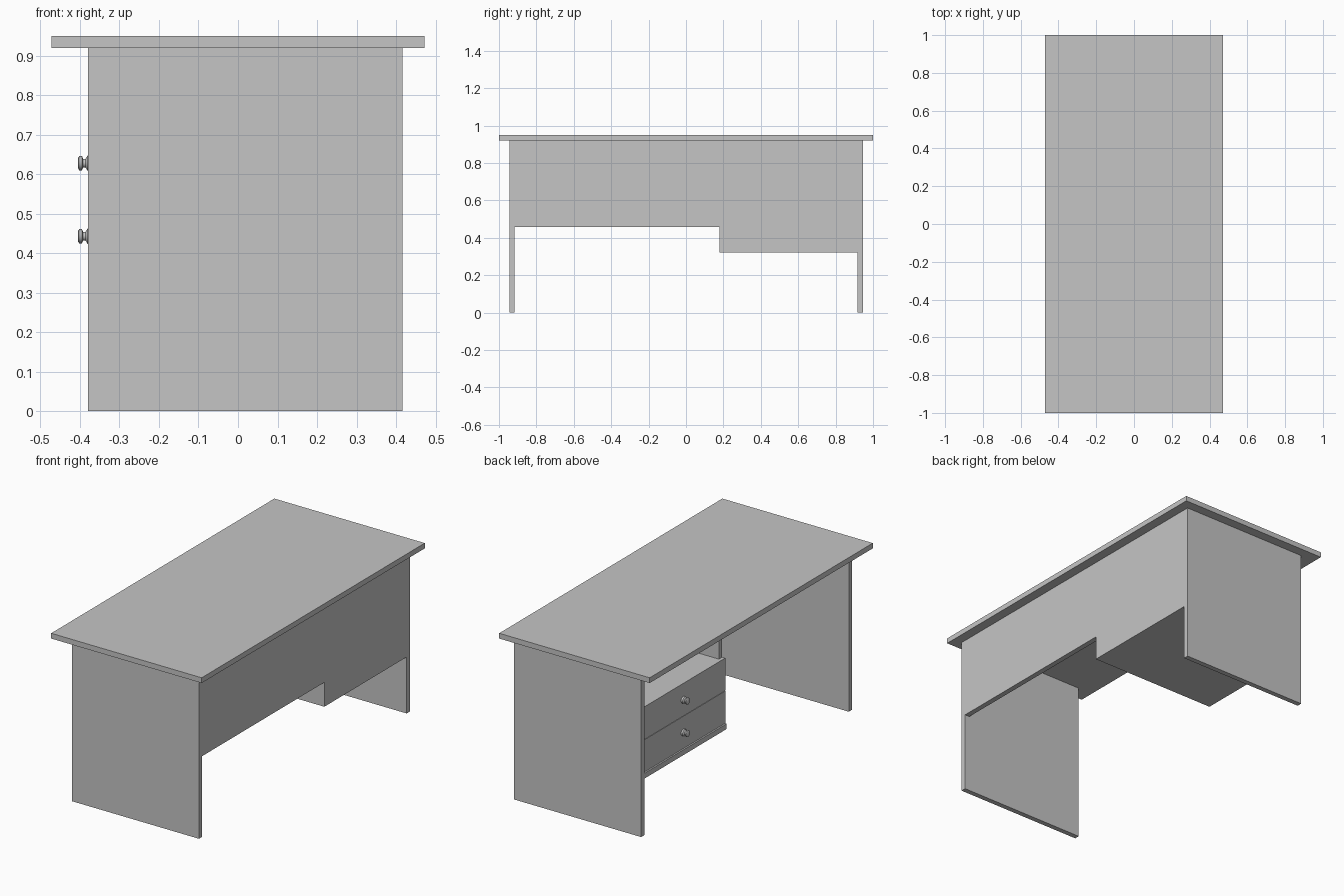
import bpy, bmesh, math
from mathutils import Matrix

cube = bpy.data.objects.get("Cube")
if cube:
    bpy.data.objects.remove(cube, do_unlink=True)

grey = bpy.data.materials.new("plain_grey")
grey.use_nodes = True
grey.diffuse_color = (0.56, 0.56, 0.56, 1)
grey.node_tree.nodes["Principled BSDF"].inputs["Base Color"].default_value = grey.diffuse_color


def finish(name, bm):
    bmesh.ops.recalc_face_normals(bm, faces=bm.faces)
    mesh = bpy.data.meshes.new(name)
    bm.to_mesh(mesh)
    bm.free()
    mesh.materials.append(grey)
    obj = bpy.data.objects.new(name, mesh)
    bpy.context.collection.objects.link(obj)
    return obj


def box(name, x, y, z):
    """Board spanning the (low, high) pair on each axis."""
    bm = bmesh.new()
    bmesh.ops.create_cube(bm, size=1)
    for v in bm.verts:
        v.co = [pair[0] if c < 0 else pair[1] for c, pair in zip(v.co, (x, y, z))]
    return finish(name, bm)


# Main measurements
FRONT, BACK = -0.38, 0.417
OUT, IN = 0.945, 0.916
TOP = 0.919
BOARD = 0.03
SIDE = 0.178
SHELF = 0.32
DRAWER_TOP = 0.72
PANEL_INNER = BACK - BOARD

# Top board and the two end panels
box("desk_top", (-0.472, 0.472), (-1, 1), (TOP, 0.949))
for name, s in (("right_end_panel", -1), ("left_end_panel", 1)):
    box(name, (FRONT, BACK), sorted((s * IN, s * OUT)), (0, TOP))

# Stepped panel closing the long side, lower behind the drawers
outline = [(-IN, TOP), (-IN, 0.458), (SIDE, 0.458), (SIDE, SHELF), (IN, SHELF), (IN, TOP)]
bm = bmesh.new()
face = bm.faces.new([bm.verts.new((BACK, y, z)) for y, z in outline])
ext = bmesh.ops.extrude_face_region(bm, geom=[face])
moved = [g for g in ext["geom"] if isinstance(g, bmesh.types.BMVert)]
bmesh.ops.translate(bm, verts=moved, vec=(-BOARD, 0, 0))
finish("modesty_panel", bm)

# Drawer cabinet: shelf and upright partition
box("drawer_shelf", (FRONT, PANEL_INNER), (SIDE, IN), (SHELF, SHELF + BOARD))
box("drawer_partition", (-0.352, PANEL_INNER), (SIDE, SIDE + BOARD), (SHELF + BOARD, TOP))


def knob(name, y, z):
    """Turned knob pointing towards -x."""
    profile = [(0, 0), (0.019, 0), (0.019, 0.011), (0.011, 0.016), (0.011, 0.022),
               (0.018, 0.025), (0.018, 0.032), (0.013, 0.035), (0, 0.035)]
    bm = bmesh.new()
    verts = [bm.verts.new((r, 0, h)) for r, h in profile]
    edges = [bm.edges.new(pair) for pair in zip(verts, verts[1:])]
    bmesh.ops.spin(bm, geom=verts + edges, cent=(0, 0, 0), axis=(0, 0, 1),
                   angle=math.tau, steps=24, use_duplicate=False)
    bmesh.ops.remove_doubles(bm, verts=bm.verts, dist=0.0001)
    bm.transform(Matrix.Translation((-0.37, y, z)) @ Matrix.Rotation(-math.pi / 2, 4, "Y"))
    obj = finish(name, bm)
    bpy.ops.object.select_all(action="DESELECT")
    obj.select_set(True)
    bpy.context.view_layer.objects.active = obj
    bpy.ops.object.shade_smooth_by_angle(angle=math.radians(35))


# Two drawers, each a body, an overlapping front and a knob
height = (DRAWER_TOP - SHELF - BOARD) / 2
for i, name in enumerate(("lower_drawer", "upper_drawer")):
    low = SHELF + BOARD + i * height
    high = low + height - (0.002 if i == 0 else 0)
    box(name + "_body", (-0.352, PANEL_INNER), (SIDE + BOARD, IN), (low, high))
    box(name + "_front", (-0.371, -0.352), (SIDE, IN), (low, high))
    knob(name + "_knob", 0.555, low + height / 2)
